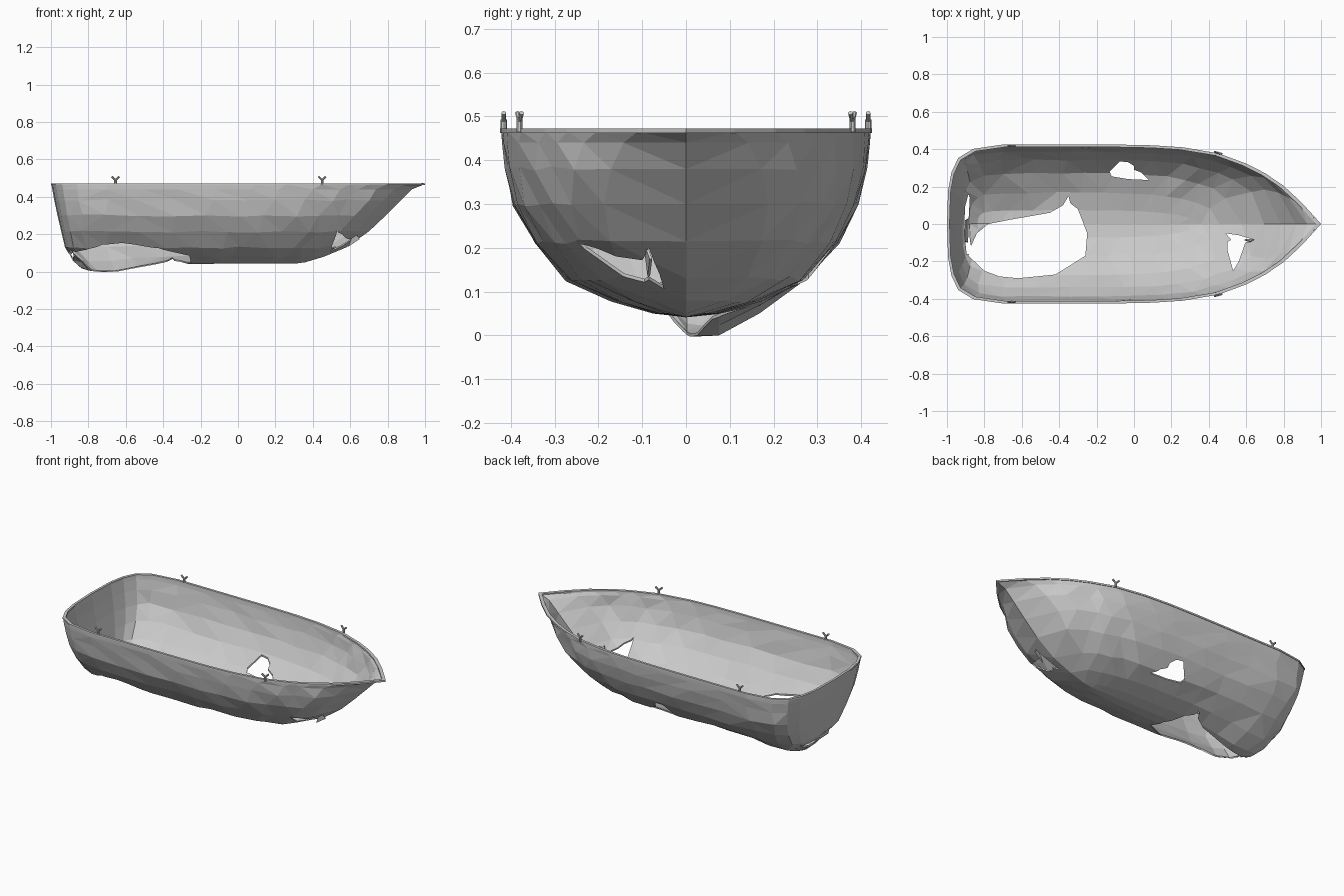
import bpy, bmesh, math, random
from mathutils import Vector, Matrix

if "Cube" in bpy.data.objects:
    bpy.data.objects.remove(bpy.data.objects["Cube"])

random.seed(4)

# Half plan outline: (fraction from stern to bow, fraction of half width)
HALF = [(0, 0), (.003, .42), (.012, .65), (.03, .83), (.07, .945), (.15, 1), (.25, 1),
        (.35, 1), (.45, 1), (.55, .99), (.63, .965), (.725, .89), (.8, .76), (.85, .64),
        (.9, .48), (.95, .26), (1, 0)]
# Hull levels: z, stern x, bow x, half width, bow fullness power (1 = pointed)
LEVELS = [(.042, -.80, .30, 0, 1), (.05, -.84, .36, .075, .6), (.08, -.885, .46, .17, .5),
          (.13, -.925, .58, .275, .5), (.215, -.945, .70, .347, .5),
          (.30, -.965, .79, .393, .55), (.38, -.982, .87, .411, .65),
          (.44, -.993, .93, .42, .8), (.466, -.998, .995, .422, 1)]


def ring(stern, bow, width, power=1):
    side = [(stern + u * (bow - stern), -width * (f ** power if u > .5 else f))
            for u, f in HALF]
    return side + [(x, -y) for x, y in side[-2:0:-1]]


def make_object(name, bm):
    mesh = bpy.data.meshes.new(name)
    bm.to_mesh(mesh)
    bm.free()
    obj = bpy.data.objects.new(name, mesh)
    bpy.context.collection.objects.link(obj)
    return obj


def loft(bm, loops, closed=False):
    rows = [[bm.verts.new(p) for p in loop] for loop in loops]
    n = len(rows[0])
    pairs = list(zip(rows, rows[1:])) + ([(rows[-1], rows[0])] if closed else [])
    for a, b in pairs:
        for i in range(n):
            j = (i + 1) % n
            bm.faces.new((a[i], a[j], b[j], b[i]))


def apply_modifier(obj, mod):
    bpy.context.view_layer.objects.active = obj
    bpy.ops.object.modifier_apply(modifier=mod.name)


def prism(name, outline, z0, z1):
    bm = bmesh.new()
    face = bm.faces.new([bm.verts.new((x, y, z0)) for x, y in outline])
    ext = bmesh.ops.extrude_face_region(bm, geom=[face])
    top = [v for v in ext["geom"] if isinstance(v, bmesh.types.BMVert)]
    bmesh.ops.translate(bm, verts=top, vec=(0, 0, z1 - z0))
    bmesh.ops.recalc_face_normals(bm, faces=bm.faces)
    return make_object(name, bm)


# Hull skin, with small dents and the sagging stern bottom
bm = bmesh.new()
loft(bm, [[(x, y, z) for x, y in ring(s, b, w, p)] for z, s, b, w, p in LEVELS])
bmesh.ops.remove_doubles(bm, verts=bm.verts, dist=.001)
for v in bm.verts:
    x, y, z = v.co
    if .06 < z < .43 and abs(y) > .03 and -.85 < x < .7:
        v.co += Vector((random.uniform(-.02, .02), random.uniform(-.004, .004),
                        random.uniform(-.006, .006)))
    if z < .12 and y > -.01:
        fade = max(0, min(1, (.25 - y) / .15))
        sag = .046 if y < .03 else .052
        v.co.z -= sag * math.exp(-((x + .7) / .2) ** 2) * fade
bmesh.ops.triangulate(bm, faces=bm.faces)
hull = make_object("hull", bm)
shell = hull.modifiers.new("thickness", "SOLIDIFY")
shell.thickness = .007
shell.offset = -1
apply_modifier(hull, shell)

# Torn holes, cut straight down through the shell
HOLES = {
    "stern_hole": [(-.885, -.17), (-.8, -.25), (-.72, -.28), (-.62, -.29), (-.42, -.27),
                   (-.26, -.17), (-.25, -.05), (-.3, .08), (-.34, .11), (-.35, .15),
                   (-.38, .1), (-.45, .06), (-.65, .025), (-.78, 0), (-.84, -.05),
                   (-.872, -.12)],
    "transom_slit": [(-.895, -.16), (-.907, -.05), (-.904, .09), (-.885, .16), (-.878, .14),
                     (-.884, .03), (-.878, -.08), (-.865, -.16)],
    "side_hole": [(-.13, .28), (-.12, .255), (-.03, .24), (.08, .235), (.04, .275), (0, .29),
                  (0, .31), (-.03, .33), (-.075, .335)],
    "bow_hole": [(.49, -.05), (.52, -.085), (.5, -.095), (.5, -.14), (.53, -.25), (.56, -.2),
                 (.595, -.1), (.645, -.085), (.56, -.06)],
}
for name, outline in HOLES.items():
    cutter = prism(name, outline, -.2, .27)
    cut = hull.modifiers.new("cut", "BOOLEAN")
    cut.operation = "DIFFERENCE"
    cut.solver = "EXACT"
    cut.object = cutter
    apply_modifier(hull, cut)
    bpy.data.objects.remove(cutter)

# Bent shards at the torn edges
SHARDS = {
    "bow_shard": [(.59, -.085, .135), (.65, -.08, .175), (.62, -.095, .215)],
    "stern_shard": [(-.885, .03, .07), (-.89, -.1, .08), (-.905, -.09, .115), (-.9, .02, .1)],
}
for name, pts in SHARDS.items():
    bm = bmesh.new()
    bm.faces.new([bm.verts.new(p) for p in pts])
    shard = make_object(name, bm)
    mod = shard.modifiers.new("thickness", "SOLIDIFY")
    mod.thickness = .006
    mod.offset = 0

# Gunwale rim
bm = bmesh.new()
outer, inner = ring(-1, 1, .425), ring(-.986, .974, .411)
loft(bm, [[(x, y, z) for x, y in loop] for loop, z in
          ((outer, .462), (outer, .472), (inner, .472), (inner, .462))], closed=True)
bmesh.ops.recalc_face_normals(bm, faces=bm.faces)
make_object("gunwale", bm)


# Oarlocks: a pin carrying a two-armed fork
def rod(bm, a, b, r):
    a, b = Vector(a), Vector(b)
    made = bmesh.ops.create_cone(bm, cap_ends=True, segments=8, radius1=r, radius2=r,
                                 depth=(b - a).length)
    turn = Vector((0, 0, 1)).rotation_difference(b - a)
    for v in made["verts"]:
        v.co = turn @ v.co + (a + b) / 2


for place, x, y, yaw in (("stern", -.655, .416, 0), ("bow", .45, .38, -.25)):
    for side, sign in (("right", -1), ("left", 1)):
        bm = bmesh.new()
        fork = Vector((0, 0, .024))
        rod(bm, (0, 0, 0), fork + Vector((0, 0, .004)), .007)
        for arm in (-1, 1):
            rod(bm, fork, fork + Vector((arm * .02, 0, .019)), .0055)
        bm.transform(Matrix.Translation((x, sign * y, .465))
                     @ Matrix.Rotation(yaw * sign, 4, "Z"))
        make_object(f"oarlock_{place}_{side}", bm)
